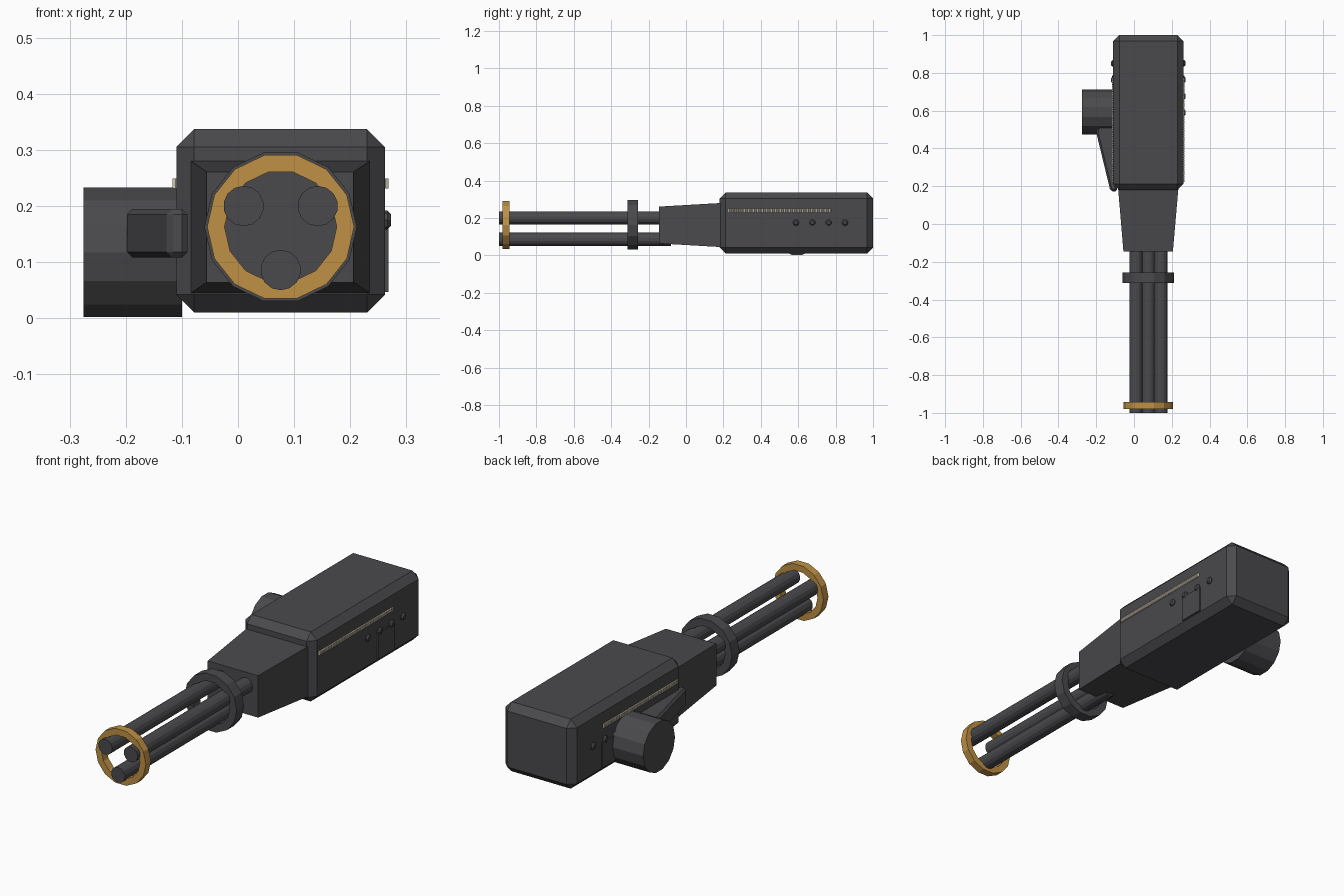
import bpy, bmesh, math
from mathutils import Matrix, Vector

if "Cube" in bpy.data.objects:
    bpy.data.objects.remove(bpy.data.objects["Cube"])

def material(name, rgb):
    m = bpy.data.materials.new(name)
    m.diffuse_color = (*rgb, 1)
    m.use_nodes = True
    m.node_tree.nodes["Principled BSDF"].inputs["Base Color"].default_value = m.diffuse_color
    return m

DARK = material("dark gunmetal", (0.068, 0.067, 0.073))
BRASS = material("brass", (0.52, 0.285, 0.06))
CREAM = material("cream", (0.68, 0.62, 0.48))
CX = 0.076          # symmetry plane of the body
RZ = 0.163          # height of the barrel cluster axis

def finish(bm, name, mat, bevel=0):
    bmesh.ops.recalc_face_normals(bm, faces=bm.faces)
    me = bpy.data.meshes.new(name)
    bm.to_mesh(me)
    bm.free()
    me.materials.append(mat)
    ob = bpy.data.objects.new(name, me)
    bpy.context.collection.objects.link(ob)
    if bevel:
        b = ob.modifiers.new("bevel", 'BEVEL')
        b.width, b.segments, b.limit_method = bevel, 1, 'NONE'
    return ob

def add_box(bm, lo, hi):
    lo, hi = Vector(lo), Vector(hi)
    bmesh.ops.create_cube(bm, size=1, matrix=Matrix.Translation((lo + hi) / 2)
                          @ Matrix.Diagonal((*(hi - lo), 1)))

def add_cyl(bm, a, b, r1, r2=None, n=14, spin=0):
    a, b = Vector(a), Vector(b)
    d = b - a
    mat = (Matrix.Translation((a + b) / 2) @ d.to_track_quat('Z', 'Y').to_matrix().to_4x4()
           @ Matrix.Rotation(spin, 4, 'Z'))
    bmesh.ops.create_cone(bm, cap_ends=True, segments=n, radius1=r1,
                          radius2=r1 if r2 is None else r2, depth=d.length, matrix=mat)

def loft(bm, loops, closed=False):
    """Skin a list of vertex rings; closed joins last to first, else caps the ends."""
    vs = [[bm.verts.new(p) for p in lp] for lp in loops]
    n = len(vs[0])
    for i in range(len(vs) if closed else len(vs) - 1):
        a, b = vs[i], vs[(i + 1) % len(vs)]
        for k in range(n):
            bm.faces.new((a[k], a[(k + 1) % n], b[(k + 1) % n], b[k]))
    if not closed:
        bm.faces.new(vs[0])
        bm.faces.new(vs[-1])

# main housing
bm = bmesh.new()
add_box(bm, (-0.11, 0.18, 0.01), (0.262, 1.0, 0.337))
finish(bm, "housing", DARK, 0.032)

# tapered nose
bm = bmesh.new()
rect = lambda x0, x1, z0, z1, y: [(x0, y, z0), (x1, y, z0), (x1, y, z1), (x0, y, z1)]
loft(bm, [rect(-0.056, 0.206, 0.064, 0.261, -0.145), rect(-0.085, 0.236, 0.044, 0.281, 0.2)])
finish(bm, "nose", DARK)

# three barrels
for i, (x, z) in enumerate([(0.01, 0.2), (0.142, 0.2), (0.076, 0.086)]):
    bm = bmesh.new()
    add_cyl(bm, (x, -1.0, z), (x, -0.08, z), 0.036)
    finish(bm, f"barrel_{i + 1}", DARK)

# clamp rings around the barrels
def ring(name, mat, y0, y1, r_out, r_in, n=14):
    circ = lambda r, y: [(CX + r * math.cos(2 * math.pi * k / n), y,
                          RZ + r * math.sin(2 * math.pi * k / n)) for k in range(n)]
    bm = bmesh.new()
    loft(bm, [circ(r_out, y0), circ(r_out, y1), circ(r_in, y1), circ(r_in, y0)], closed=True)
    finish(bm, name, mat)

ring("muzzle_ring", BRASS, -0.98, -0.943, 0.131, 0.1)
ring("middle_ring", DARK, -0.312, -0.257, 0.136, 0.1)

# side drum
bm = bmesh.new()
add_cyl(bm, (-0.275, 0.593, 0.1175), (-0.1, 0.593, 0.1175), 0.1185, spin=math.pi / 14)
finish(bm, "drum", DARK)

# feed chute between drum and housing
bm = bmesh.new()
outline = [(-0.2, 0.485), (-0.125, 0.175), (-0.09, 0.17), (-0.09, 0.52), (-0.19, 0.52)]
loft(bm, [[(x, y, z) for x, y in outline] for z in (0.108, 0.195)])
finish(bm, "feed_chute", DARK, 0.01)

# details on both flanks
for side, s in (("right", 1), ("left", -1)):
    X = lambda d: CX + s * (0.186 + d)
    # row of small ribs
    bm = bmesh.new()
    count = 46
    for k in range(count):
        y = 0.228 + k * 0.54 / (count - 1)
        add_cyl(bm, (X(0.001), y, 0.231), (X(0.001), y, 0.249), 0.0065, n=6)
    finish(bm, f"rib_row_{side}", CREAM)
    # bolts
    bm = bmesh.new()
    for y in (0.588, 0.676, 0.763, 0.85):
        add_cyl(bm, (X(-0.004), y, 0.175), (X(0.004), y, 0.175), 0.017, n=8)
        add_cyl(bm, (X(0.004), y, 0.175), (X(0.011), y, 0.175), 0.017, 0.01, n=8)
    finish(bm, f"bolts_{side}", DARK)
    # access hatch
    bm = bmesh.new()
    xs = sorted((X(-0.002), X(0.006)))
    add_box(bm, (xs[0], 0.66, 0.047), (xs[1], 0.785, 0.168))
    finish(bm, f"hatch_{side}", DARK)
